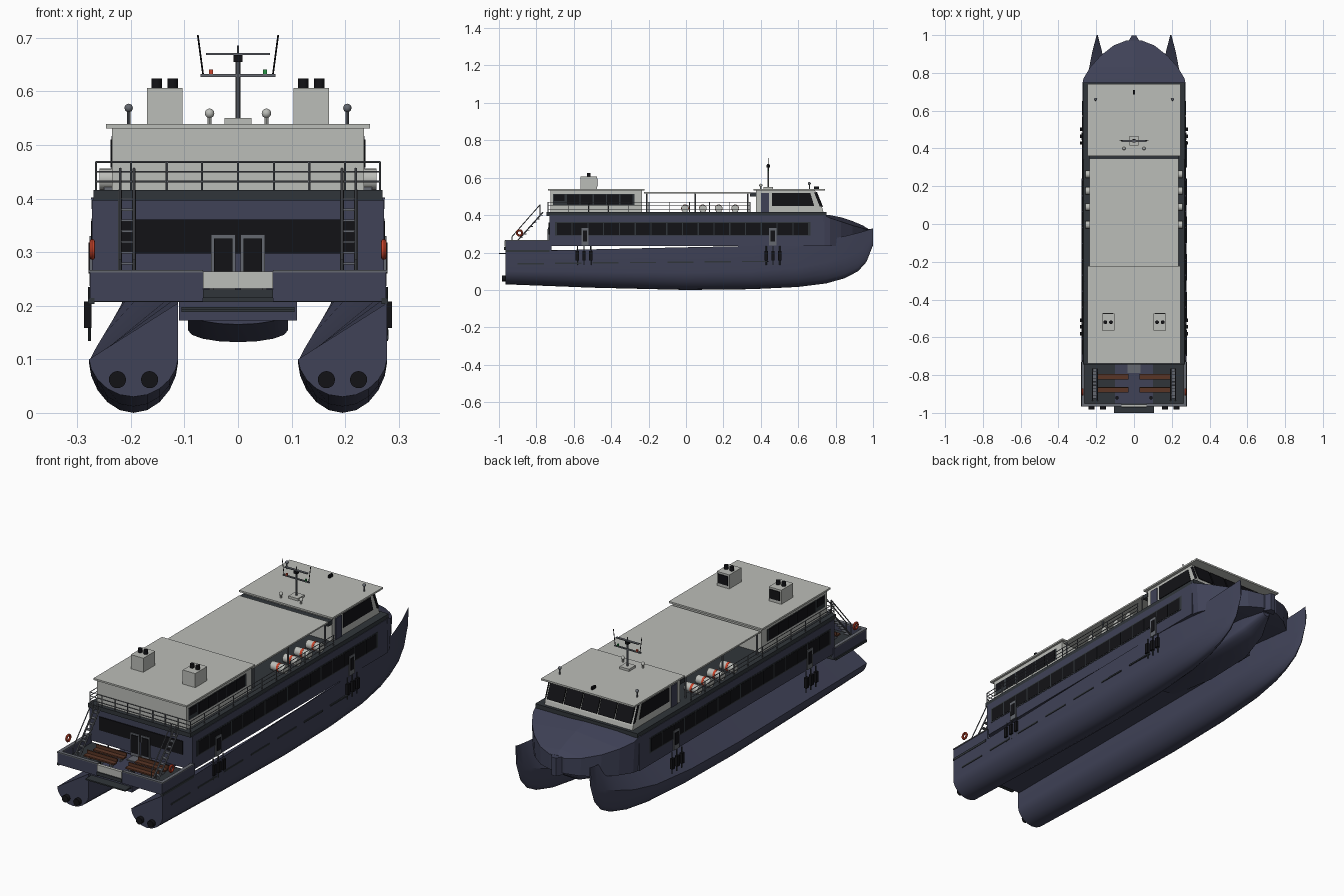
import bpy, bmesh, math
from mathutils import Vector, Matrix

if "Cube" in bpy.data.objects:
    bpy.data.objects.remove(bpy.data.objects["Cube"])

def mat(name, *c):
    m = bpy.data.materials.new(name)
    m.diffuse_color = (*c, 1)
    m.use_nodes = True
    m.node_tree.nodes["Principled BSDF"].inputs["Base Color"].default_value = m.diffuse_color
    return m

NAVY = mat("navy", .05, .054, .095)
GREY = mat("cabin_grey", .5, .51, .48)
DARK = mat("charcoal", .03, .036, .042)
BLACK = mat("glass_black", .006, .006, .008)
STEEL = mat("steel", .13, .14, .16)
WOOD = mat("brown", .1, .035, .018)
RED = mat("red", .6, .06, .025)
GREEN = mat("green", .02, .3, .06)

def finish(name, bm, m, smooth=False, mirror=False):
    if mirror:
        g = bmesh.ops.duplicate(bm, geom=bm.verts[:] + bm.edges[:] + bm.faces[:])['geom']
        for v in g:
            if isinstance(v, bmesh.types.BMVert):
                v.co.x = -v.co.x
    bmesh.ops.recalc_face_normals(bm, faces=bm.faces[:])
    me = bpy.data.meshes.new(name)
    bm.to_mesh(me)
    bm.free()
    me.materials.append(m)
    ob = bpy.data.objects.new(name, me)
    bpy.context.collection.objects.link(ob)
    if smooth:
        bpy.context.view_layer.objects.active = ob
        ob.select_set(True)
        bpy.ops.object.shade_smooth_by_angle(angle=math.radians(35))
        ob.select_set(False)
    return ob

def part(name, m, boxes=(), rods=(), balls=(), mirror=False, seg=8):
    """boxes: x0,x1,y0,y1,z0,z1; rods: p,q,radius; balls: p,radius"""
    bm = bmesh.new()
    for x0, x1, y0, y1, z0, z1 in boxes:
        M = Matrix.Translation(((x0+x1)/2, (y0+y1)/2, (z0+z1)/2)) @ Matrix.Diagonal((x1-x0, y1-y0, z1-z0, 1))
        bmesh.ops.create_cube(bm, size=1, matrix=M)
    for p, q, r in rods:
        p, q = Vector(p), Vector(q)
        d = q - p
        M = Matrix.Translation((p+q)/2) @ d.to_track_quat('Z', 'Y').to_matrix().to_4x4()
        bmesh.ops.create_cone(bm, cap_ends=True, segments=seg, radius1=r, radius2=r, depth=d.length, matrix=M)
    for p, r in balls:
        bmesh.ops.create_uvsphere(bm, u_segments=14, v_segments=8, radius=r, matrix=Matrix.Translation(p))
    return finish(name, bm, m, bool(balls) or seg > 8, mirror)

def loft(name, m, sections, smooth=False):
    """skin closed rings of points and cap both ends"""
    bm = bmesh.new()
    rings = [[bm.verts.new(p) for p in s] for s in sections]
    n = len(rings[0])
    for a, b in zip(rings, rings[1:]):
        for i in range(n):
            j = (i+1) % n
            bm.faces.new((a[i], a[j], b[j], b[i]))
    bm.faces.new(rings[0])
    bm.faces.new(rings[-1])
    return finish(name, bm, m, smooth)

def prism(name, m, x0, x1, prof):
    return loft(name, m, [[(x, y, z) for y, z in prof] for x in (x0, x1)])

# Twin hulls: y, half beam, keel, chine, sheer
H = [(-.965, .083, .03, .1, .205), (-.5, .083, .012, .097, .217), (0, .083, 0, .093, .228),
     (.35, .081, .004, .1, .235), (.6, .072, .016, .118, .25), (.75, .056, .035, .145, .268),
     (.85, .038, .063, .175, .288), (.92, .024, .1, .2, .305), (.965, .012, .15, .225, .318), (1, .003, .24, .29, .33)]
for cx, side in ((-.195, "left"), (.195, "right")):
    S = []
    for y, b, k, c, s in H:
        arc = [(cx - b*math.cos(t*math.pi/10), y, c - (c-k)*math.sin(t*math.pi/10)**1.15) for t in range(11)]
        S.append(arc + [(cx+b, y, s)])
    loft(side + "_hull", NAVY, S, True)
part("waterjet_outlets", BLACK, rods=[((x, -.983, .062), (x, -.95, .062), .016) for x in (.165, .225)], mirror=True, seg=20)
part("hull_strakes", DARK, boxes=[(.272, .281, -.9+i*.2, -.76+i*.2, .137+i*.002, .144+i*.002) for i in range(7)])
part("rubbing_strake", DARK, boxes=[(.268, .28, -.965, -.73, .203, .214)], mirror=True)

# Wet deck between the hulls and rounded centre bow under it
part("wet_deck", NAVY, boxes=[(-.11, .11, -.955, .7, .172, .214)])
part("stern_beam_groove", DARK, boxes=[(-.105, .105, -.96, -.95, .188, .193)])
C = []
for y, w, k, t in ((.2, .093, .165, .21), (.45, .093, .132, .23), (.7, .088, .135, .25), (.85, .06, .17, .28), (.95, .02, .23, .3)):
    C.append([(w, y, t)] + [(w*math.cos(a*math.pi/8), y, k+.022-.022*math.sin(a*math.pi/8)) for a in range(9)] + [(-w, y, t)])
loft("centre_bow", NAVY, C, True)

# Raised bow with sloping foredeck
B = []
for y, w, t, e, b in ((.735, .274, .402, .402, .235), (.77, .268, .4, .385, .235), (.83, .232, .388, .365, .237),
                      (.89, .178, .368, .345, .24), (.945, .108, .345, .33, .245), (.972, .04, .328, .322, .25)):
    B.append([(-w, y, e), (0, y, t), (w, y, e), (w*.97, y, b), (-w*.97, y, b)])
loft("bow", NAVY, B)
loft("stem_block", NAVY, [[(-.03, .965, z), (.03, .965, z), (.012, .998, z), (-.012, .998, z)] for z in (.24, .326)])

# Main passenger deck
part("main_cabin", NAVY, boxes=[(-.272, .272, -.73, .74, .235, .397)])
part("main_side_windows", BLACK, boxes=[(.27, .2745, -.69+i*.0843, -.612+i*.0843, .295, .358) for i in range(16)], mirror=True)
part("main_window_band", DARK, boxes=[(.27, .2735, -.7, .665, .29, .363)], mirror=True)
part("aft_windows", BLACK, boxes=[(-.22, .22, -.734, -.72, .297, .361)])
part("upper_deck", DARK, boxes=[(-.27, .27, -.745, .75, .396, .416)])
DY = (-.54, .465)
part("side_doors", STEEL, boxes=[(.27, .277, y-.02, y+.02, .237, .33) for y in DY], mirror=True)
part("side_door_glass", BLACK, boxes=[(.27, .279, y-.012, y+.012, .26, .318) for y in DY], mirror=True)
F = [(c+d) for c in (-.545, .465) for d in (-.036, 0, .036)]
part("fenders", BLACK, boxes=[(.273, .287, y-.009, y+.009, .158, .208) for y in F], mirror=True)
part("fender_pipes", DARK, rods=[((.277, y, .134), (.277, y, .235), .003) for y in F], mirror=True)
part("aft_doors", STEEL, boxes=[(.005, .05, -.738, -.72, .22, .333)], mirror=True)
part("aft_door_glass", BLACK, boxes=[(.01, .045, -.741, -.72, .24, .325)], mirror=True)

# Aft deck with bulwarks, gate, benches and boarding platform
part("aft_deck_floor", DARK, boxes=[(-.275, .275, -.96, -.72, .207, .222)])
part("aft_walkway", NAVY, boxes=[(-.1, .1, -.955, -.73, .215, .225)])
part("bulwark_sides", NAVY, boxes=[(.265, .276, -.965, -.72, .208, .264), (.065, .276, -.965, -.953, .208, .264)], mirror=True)
part("bulwark_rail", STEEL, boxes=[(.262, .279, -.967, -.73, .262, .267), (.065, .279, -.967, -.95, .262, .267)], mirror=True)
part("stern_gate", GREY, boxes=[(-.065, .065, -.97, -.955, .232, .264)])
part("stern_step", DARK, boxes=[(-.065, .065, -.972, -.95, .214, .23)])
part("boarding_platform", DARK, boxes=[(-.105, .105, -1, -.94, .192, .198)])
part("door_mat", STEEL, boxes=[(-.035, .035, -.79, -.742, .222, .229)])
part("benches", WOOD, boxes=[(.03, .19, y-.012, y+.012, .24, .247) for y in (-.81, -.88)]
     + [(.03, .19, y+.012, y+.017, .247, .262) for y in (-.81, -.88)], mirror=True)
part("bench_legs", STEEL, boxes=[(x-.004, x+.004, y-.01, y+.01, .22, .241) for x in (.05, .17) for y in (-.81, -.88)], mirror=True)
part("bollards", BLACK, rods=[((.09, -.92, .22), (.09, -.92, .25), .009)], mirror=True, seg=12)

# Inclined ladders with handrails
steps = [(.195, .219, -.925+i*.018, -.908+i*.018, .237+i*.02, .241+i*.02) for i in range(9)]
R = []
for x in (.194, .22):
    R += [((x, -.935, .225), (x, -.765, .415), .0035), ((x, -.93, .285), (x, -.78, .456), .0025),
          ((x, -.93, .23), (x, -.93, .285), .0025), ((x, -.78, .4), (x, -.78, .456), .0025)]
part("aft_ladders", STEEL, boxes=steps, rods=R, mirror=True)
for s, n in ((-1, "left"), (1, "right")):
    bpy.ops.mesh.primitive_torus_add(location=(s*.272, -.89, .305), rotation=(0, math.pi/2, 0), major_radius=.014,
                                     minor_radius=.0055, major_segments=20, minor_segments=8)
    o = bpy.context.object
    o.name = n + "_life_ring"
    o.data.materials.append(RED)
    bpy.ops.object.shade_smooth_by_angle()

# Upper cabin
part("upper_cabin", GREY, boxes=[(-.235, .235, -.725, -.235, .414, .533)])
part("upper_cabin_roof", GREY, boxes=[(-.246, .246, -.738, -.222, .531, .539)])
part("upper_cabin_window_band", DARK, boxes=[(.23, .2365, -.71, -.275, .455, .513)], mirror=True)
part("upper_cabin_windows", BLACK, boxes=[(.23, .238, -.635+i*.071, -.57+i*.071, .458, .51) for i in range(5)]
     + [(.23, .238, -.705, -.65, .475, .51)], mirror=True)

# Canopy over the open deck
part("canopy", GREY, boxes=[(-.235, .235, -.225, .345, .516, .523)])
part("canopy_posts", STEEL, rods=[((.228, y, .41), (.228, y, .518), .004) for y in (-.21, .05, .33)], mirror=True)

# Deck railings
R = [((0, -.738, .415), (0, -.738, .468), .0025)]
for z in (.432, .45, .468):
    R += [((0, -.738, z), (.265, -.738, z), .0018), ((.265, -.738, z), (.265, .345, z), .0018)]
R += [((x, -.738, .415), (x, -.738, .468), .0022) for x in (.067, .133, .2, .265)]
R += [((.265, -.63+i*.108, .415), (.265, -.63+i*.108, .468), .0022) for i in range(10)]
part("deck_railing", STEEL, rods=R, mirror=True, seg=6)

# Life raft canisters
L = (-.005, .09, .175, .263)
part("life_rafts", GREY, rods=[((.185, y, .436), (.258, y, .436), .02) for y in L], mirror=True, seg=18)
part("life_raft_bands", RED, rods=[((.217, y, .436), (.228, y, .436), .0208) for y in L], mirror=True, seg=18)
part("life_raft_cradles", STEEL, boxes=[(.195, .25, y-.014, y+.014, .414, .422) for y in L], mirror=True)

# Wheelhouse
prism("wheelhouse", GREY, -.232, .232, [(.375, .414), (.735, .414), (.73, .435), (.69, .532), (.375, .532)])
part("wheelhouse_roof", GREY, boxes=[(-.246, .246, .36, .742, .531, .539)])
part("roof_gap_beam", DARK, boxes=[(-.235, .235, .343, .378, .5, .52)])
for i in range(5):
    x = -.222 + i*.09
    prism("front_window_%d" % (i+1), BLACK, x, x+.084, [(.73, .443), (.733, .444), (.7, .524), (.69, .522)])
for s, n in ((-1, "left"), (1, "right")):
    xs = sorted((s*.23, s*.2345))
    prism(n + "_wheelhouse_window", BLACK, *xs, [(.46, .45), (.685, .45), (.665, .517), (.46, .517)])
    prism(n + "_front_frame", BLACK, *xs, [(.715, .445), (.728, .445), (.698, .52), (.685, .52)])
part("wheelhouse_doors", NAVY, boxes=[(.23, .236, .4, .445, .416, .517)], mirror=True)

# Exhaust funnels
part("funnels", GREY, boxes=[(.104, .17, -.565, -.475, .538, .606)], mirror=True)
part("funnel_grilles", BLACK, boxes=[(.111, .163, -.477, -.472, .553, .597)], mirror=True)
part("exhaust_pipes", BLACK, rods=[((x, -.52, .6), (x, -.52, .624), .01) for x in (.122, .152)], mirror=True, seg=14)

# Mast, antennas and lights
M = .44
part("mast_base", GREY, boxes=[(-.025, .025, M-.025, M+.025, .538, .55)])
part("mast", STEEL, boxes=[(-.07, .07, M-.004, M+.004, .627, .632), (-.06, .06, M-.006, M+.006, .668, .672)],
     rods=[((0, M, .545), (0, M, .668), .0045), ((0, M, .668), (0, M, .686), .002)])
part("mast_antennas", BLACK, rods=[((.065, M, .63), (.075, M, .705), .0016)], mirror=True)
part("radar_motor", BLACK, boxes=[(-.008, .008, M-.009, M+.009, .655, .668)])
part("port_light", RED, boxes=[(-.054, -.047, M-.004, M+.004, .631, .641)])
part("starboard_light", GREEN, boxes=[(.047, .054, M-.004, M+.004, .631, .641)])
part("radomes", GREY, rods=[((.053, .4, .536), (.053, .4, .553), .004)], balls=[((.053, .4, .559), .009)], mirror=True)
part("searchlights", STEEL, rods=[((.204, .66, .536), (.204, .66, .565), .003)], balls=[((.204, .66, .569), .008)], mirror=True)
part("horn", BLACK, boxes=[(-.005, .005, .685, .71, .538, .552)])
